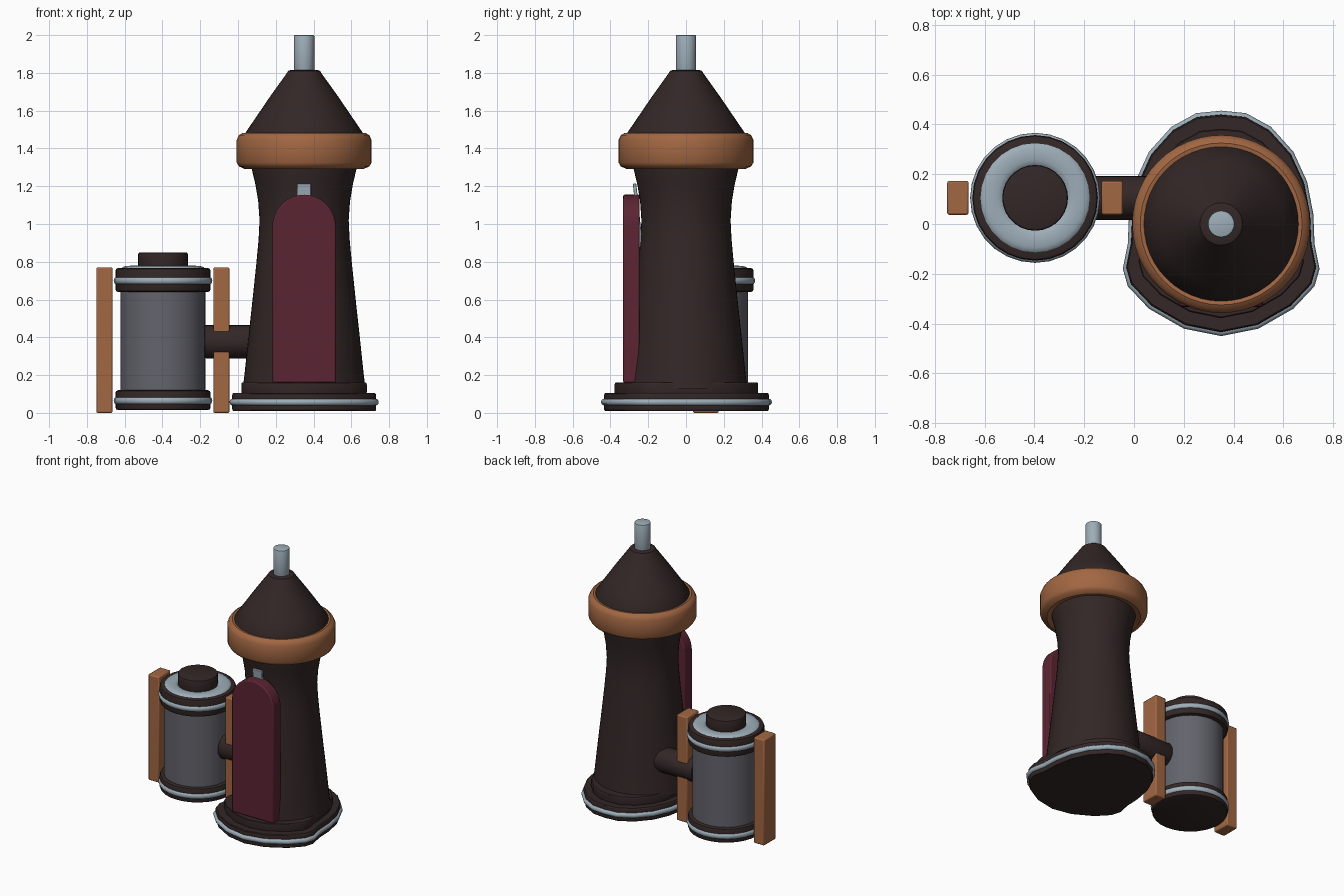
import bpy, bmesh, math
from mathutils import Vector

cube = bpy.data.objects.get("Cube")
if cube:
    bpy.data.objects.remove(cube)


def material(name, rgb):
    m = bpy.data.materials.new(name)
    m.use_nodes = True
    m.diffuse_color = (*rgb, 1)
    m.node_tree.nodes["Principled BSDF"].inputs["Base Color"].default_value = (*rgb, 1)
    return m


DARK = material("dark brown", (0.032, 0.020, 0.019))
COPPER = material("copper", (0.36, 0.135, 0.055))
STEEL = material("pale steel", (0.34, 0.42, 0.48))
MAROON = material("maroon", (0.105, 0.018, 0.032))
GREY = material("tank grey", (0.125, 0.125, 0.15))


def finish(name, bm, mat, loc=(0, 0, 0), bevel=0, angle=35):
    bmesh.ops.recalc_face_normals(bm, faces=bm.faces)
    me = bpy.data.meshes.new(name)
    bm.to_mesh(me)
    bm.free()
    me.materials.append(mat)
    ob = bpy.data.objects.new(name, me)
    ob.location = loc
    bpy.context.collection.objects.link(ob)
    if bevel:
        mod = ob.modifiers.new("edge", "BEVEL")
        mod.width, mod.segments = bevel, 2
    bpy.ops.object.select_all(action="DESELECT")
    ob.select_set(True)
    bpy.context.view_layer.objects.active = ob
    bpy.ops.object.shade_smooth_by_angle(angle=math.radians(angle))
    return ob


def loft(name, outline, profile, mat, loc, closed=False, angle=35):
    """Stack scaled copies of an outline; profile is (scale, z) pairs."""
    bm = bmesh.new()
    rings = [[bm.verts.new((x * s, y * s, z)) for x, y in outline] for s, z in profile]
    n = len(outline)
    pairs = list(zip(rings, rings[1:]))
    if closed:
        pairs.append((rings[-1], rings[0]))
    else:
        bm.faces.new(rings[0])
        bm.faces.new(rings[-1])
    for a, b in pairs:
        for i in range(n):
            j = (i + 1) % n
            bm.faces.new((a[i], a[j], b[j], b[i]))
    return finish(name, bm, mat, loc, angle=angle)


def circle(n):
    return [(math.cos(math.tau * i / n), math.sin(math.tau * i / n)) for i in range(n)]


def disc(r, z0, z1, b=0.01):
    """Profile of a round-edged slab."""
    return [(r - b, z0), (r - b * 0.3, z0 + b * 0.3), (r, z0 + b),
            (r, z1 - b), (r - b * 0.3, z1 - b * 0.3), (r - b, z1)]


def oval(r, z, w, h, n=12):
    """Closed profile for a rounded ring."""
    return [(r + w * c, z + h * s) for c, s in circle(n)]


def box(name, lo, hi, mat, bevel):
    bm = bmesh.new()
    bmesh.ops.create_cube(bm, size=1)
    lo, hi = Vector(lo), Vector(hi)
    for v in bm.verts:
        v.co = Vector(c * d for c, d in zip(v.co, hi - lo))
    return finish(name, bm, mat, (lo + hi) / 2, bevel)


# Tower foot: a pear-shaped plate, wider toward the front
half = [(0, 0.455), (0.1, 0.445), (0.2, 0.39), (0.29, 0.29), (0.345, 0.17),
        (0.37, 0.04), (0.375, -0.08), (0.395, -0.18), (0.375, -0.25),
        (0.29, -0.34), (0.15, -0.42), (0, -0.45)]
foot = half + [(-x, y) for x, y in reversed(half[1:-1])]
TOWER = (0.35, 0, 0)
loft("foot_plate", foot, disc(0.965, 0.01, 0.105, 0.014), DARK, TOWER)
loft("foot_band", foot, oval(0.96, 0.057, 0.04, 0.018), STEEL, TOWER, closed=True, angle=50)
loft("foot_step", foot, disc(0.84, 0.1, 0.16), DARK, TOWER)

# Tower body, collar, roof and finial
ROUND = circle(48)
loft("tower_body", ROUND,
     [(0.325, 0.13), (0.316, 0.2), (0.295, 0.4), (0.273, 0.6), (0.252, 0.8), (0.241, 0.92),
      (0.236, 1.02), (0.243, 1.12), (0.258, 1.21), (0.277, 1.29), (0.28, 1.32)],
     DARK, TOWER)
loft("collar", ROUND,
     [(0.27, 1.3), (0.312, 1.29), (0.345, 1.305), (0.357, 1.325), (0.357, 1.445),
      (0.345, 1.47), (0.325, 1.482), (0.305, 1.48), (0.27, 1.46)], COPPER, TOWER, closed=True)
loft("roof", ROUND,
     [(0.31, 1.46), (0.31, 1.484), (0.25, 1.572), (0.18, 1.675), (0.094, 1.795),
      (0.085, 1.81), (0.075, 1.814)], DARK, TOWER)
loft("finial", circle(24), disc(0.054, 1.79, 2.0, 0.006), STEEL, TOWER)

# Arched door on the front
bm = bmesh.new()
arch = [(0.168 * math.cos(math.pi * i / 20), 0.985 + 0.17 * math.sin(math.pi * i / 20))
        for i in range(21)]
face = bm.faces.new([bm.verts.new((x, -0.333, z))
                     for x, z in [(-0.168, 0.16), (0.168, 0.16)] + arch])
solid = bmesh.ops.extrude_face_region(bm, geom=[face])
bmesh.ops.translate(bm, vec=(0, 0.088, 0),
                    verts=[v for v in solid["geom"] if isinstance(v, bmesh.types.BMVert)])
finish("door", bm, MAROON, TOWER, 0.008)

# Bracket leaning behind the door
bracket = box("door_bracket", (0.312, -0.264, 0.88), (0.386, -0.246, 1.215), STEEL, 0.003)
bracket.rotation_euler.x = math.radians(6)

# Side tank
TANK = (-0.397, 0.105, 0)
DRUM = circle(28)
loft("tank_body", DRUM, [(0.224, 0.1), (0.224, 0.66)], GREY, TANK)
for name, z0, z1, zb in [("bottom", 0.015, 0.12, 0.065), ("top", 0.64, 0.767, 0.7)]:
    loft("tank_cap_" + name, DRUM, disc(0.252, z0, z1, 0.014), DARK, TANK)
    loft("tank_band_" + name, DRUM, oval(0.245, zb, 0.016, 0.02), STEEL, TANK,
         closed=True, angle=50)
loft("tank_top_ring", DRUM, oval(0.175, 0.765, 0.046, 0.014), STEEL, TANK,
     closed=True, angle=60)
loft("tank_knob", DRUM, disc(0.132, 0.75, 0.85), DARK, TANK)

# Upright bars either side of the tank
for name, x in [("outer", -0.707), ("inner", -0.088)]:
    box("tank_bar_" + name, (x - 0.043, 0.037, 0), (x + 0.043, 0.173, 0.77), COPPER, 0.008)

# Pipe joining the tank to the tower
pipe = loft("connecting_pipe", circle(24), disc(0.088, 0, 0.33, 0.008), DARK,
            (-0.178, 0.105, 0.377))
pipe.rotation_euler.y = math.radians(90)
